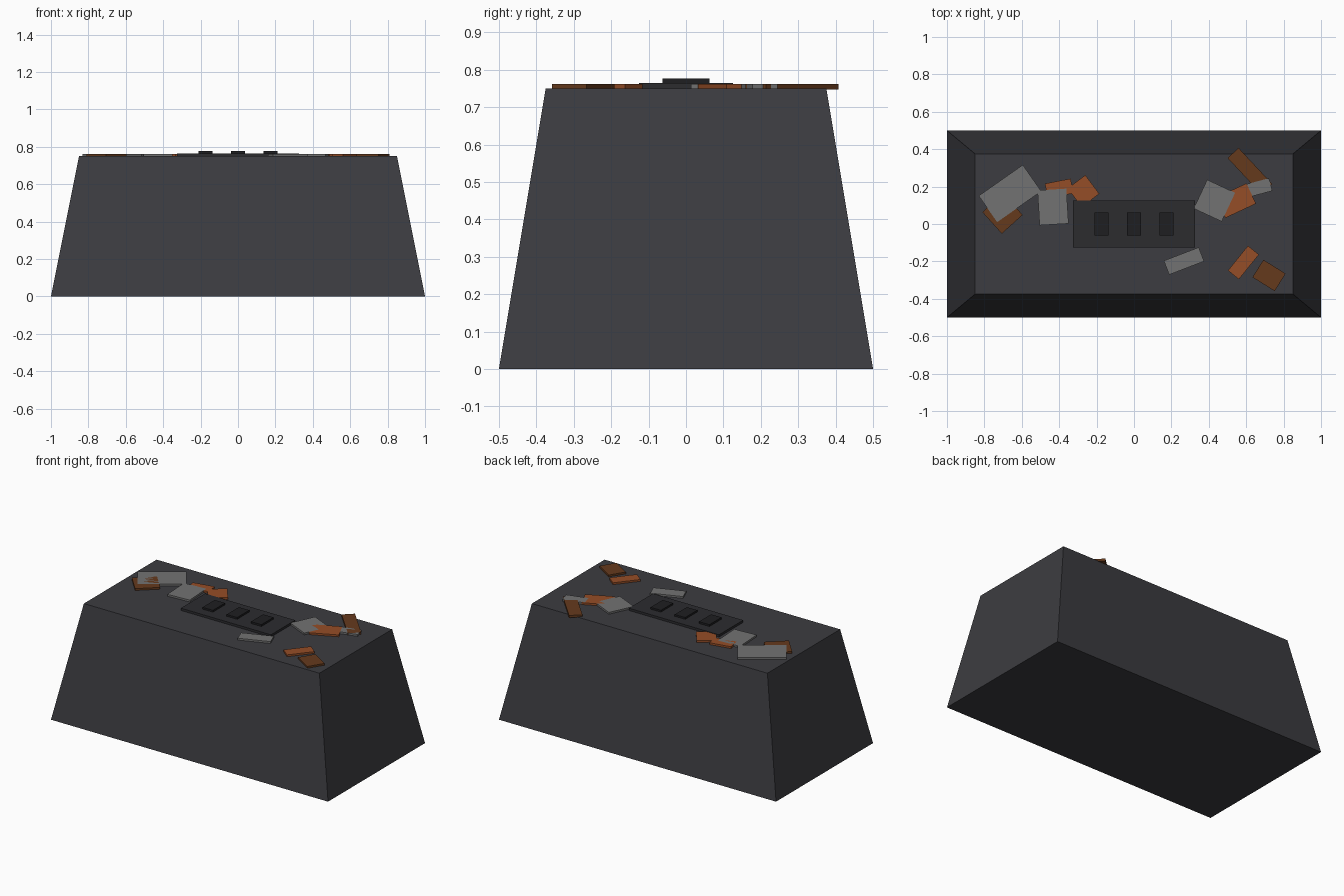
import bpy, bmesh, math

if "Cube" in bpy.data.objects:
    bpy.data.objects.remove(bpy.data.objects["Cube"])

def material(name, rgb):
    m = bpy.data.materials.new(name)
    m.diffuse_color = (*rgb, 1)
    m.use_nodes = True
    m.node_tree.nodes["Principled BSDF"].inputs["Base Color"].default_value = m.diffuse_color
    return m

BODY = material("dark_grey", (0.045, 0.045, 0.052))
PANEL = material("panel_grey", (0.025, 0.025, 0.028))
BUTTON = material("button_black", (0.013, 0.013, 0.015))
SILVER = material("silver", (0.17, 0.17, 0.17))
ORANGE = material("orange", (0.30, 0.075, 0.02))
BROWN = material("brown", (0.13, 0.042, 0.012))

def box(name, center, size, mat, angle=0, taper=(1, 1)):
    """Box centred on `center`; its top face is scaled by `taper`."""
    bm = bmesh.new()
    bmesh.ops.create_cube(bm, size=1)
    for v in bm.verts:
        k = taper if v.co.z > 0 else (1, 1)
        v.co.x *= size[0] * k[0]
        v.co.y *= size[1] * k[1]
        v.co.z *= size[2]
    mesh = bpy.data.meshes.new(name)
    bm.to_mesh(mesh)
    bm.free()
    ob = bpy.data.objects.new(name, mesh)
    bpy.context.collection.objects.link(ob)
    ob.location = center
    ob.rotation_euler.z = math.radians(angle)
    mesh.materials.append(mat)
    return ob

# Tapered pedestal
box("pedestal", (0, 0, 0.375), (2, 1, 0.75), BODY, taper=(0.85, 0.75))

# Control panel with three buttons
box("panel", (0, 0, 0.755), (0.65, 0.25, 0.02), PANEL)
for i, x in enumerate((-0.175, 0, 0.175)):
    box(f"button_{i + 1}", (x, 0, 0.767), (0.075, 0.125, 0.02), BUTTON)

# Scattered flat scraps: x, y, length, width, angle, material
scraps = [
    (-0.663, 0.163, 0.288, 0.172, 35, SILVER),
    (-0.703, 0.056, 0.15, 0.155, 42, BROWN),
    (-0.433, 0.091, 0.155, 0.187, 3.5, SILVER),
    (-0.40, 0.19, 0.14, 0.08, 11, ORANGE),
    (-0.27, 0.176, 0.118, 0.125, 37, ORANGE),
    (0.43, 0.125, 0.165, 0.17, -25, SILVER),
    (0.545, 0.125, 0.18, 0.12, 25, ORANGE),
    (0.663, 0.193, 0.14, 0.07, 15, SILVER),
    (0.62, 0.283, 0.265, 0.08, -47, BROWN),
    (0.585, -0.206, 0.17, 0.075, 51, ORANGE),
    (0.722, -0.275, 0.14, 0.11, -32, BROWN),
    (0.267, -0.198, 0.20, 0.08, 21, SILVER),
]
for i, (x, y, l, w, a, mat) in enumerate(scraps):
    box(f"scrap_{i + 1}", (x, y, 0.7545), (l, w, 0.015), mat, a)
